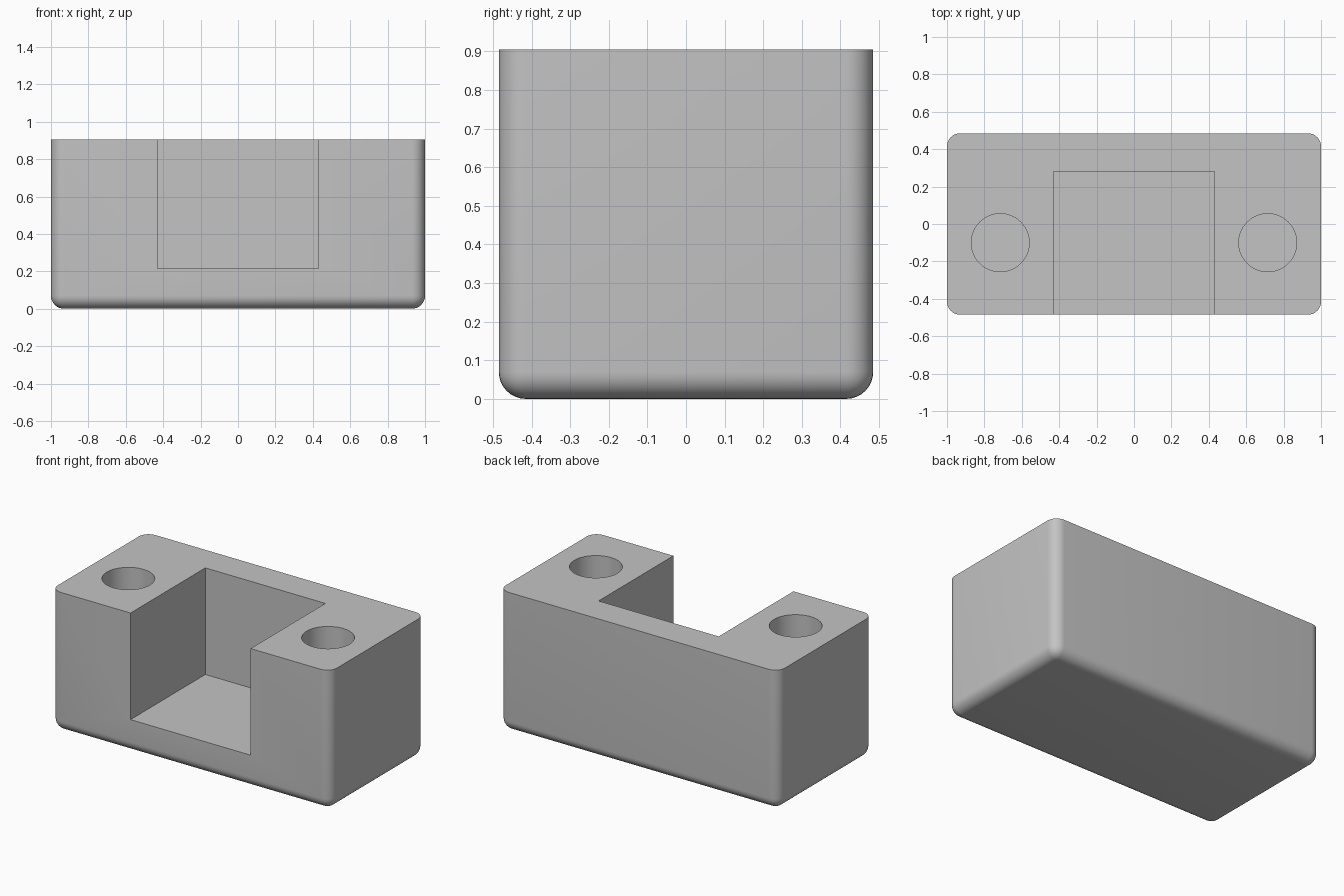
import bpy
import bmesh
from mathutils import Matrix

cube = bpy.data.objects.get("Cube")
if cube:
    bpy.data.objects.remove(cube, do_unlink=True)

WIDTH, DEPTH, HEIGHT = 2.0, 0.97, 0.905
ROUNDING = 0.07
FLOOR = 0.215

grey = bpy.data.materials.new("plain_grey")
grey.use_nodes = True
colour = (0.55, 0.55, 0.55, 1)
grey.diffuse_color = colour
grey.node_tree.nodes["Principled BSDF"].inputs["Base Color"].default_value = colour


def make_object(name, bm):
    mesh = bpy.data.meshes.new(name)
    bm.to_mesh(mesh)
    bm.free()
    mesh.materials.append(grey)
    obj = bpy.data.objects.new(name, mesh)
    bpy.context.collection.objects.link(obj)
    return obj


def box(low, high):
    bm = bmesh.new()
    size = [b - a for a, b in zip(low, high)]
    centre = [(a + b) / 2 for a, b in zip(low, high)]
    bmesh.ops.create_cube(bm, size=1, matrix=Matrix.Translation(centre) @ Matrix.Diagonal((*size, 1)))
    return bm


def cut(target, cutter):
    cutter.hide_render = True
    mod = target.modifiers.new(cutter.name, 'BOOLEAN')
    mod.operation = 'DIFFERENCE'
    mod.solver = 'EXACT'
    mod.object = cutter
    bpy.context.view_layer.objects.active = target
    bpy.ops.object.modifier_apply(modifier=mod.name)
    bpy.data.objects.remove(cutter, do_unlink=True)


# Block with rounded uprights and underside, sharp top rim
bm = box((-WIDTH / 2, -DEPTH / 2, 0), (WIDTH / 2, DEPTH / 2, HEIGHT))
rounded = [e for e in bm.edges if min(v.co.z for v in e.verts) < HEIGHT / 2]
bmesh.ops.bevel(bm, geom=rounded, offset=ROUNDING, segments=8, profile=0.5, affect='EDGES')
block = make_object("block", bm)

# Open-fronted pocket
cut(block, make_object("pocket_cutter", box((-0.43, -1, FLOOR), (0.43, 0.28, 1.2))))

# Blind round hole on each side
for side, name in ((-1, "right_hole_cutter"), (1, "left_hole_cutter")):
    bm = bmesh.new()
    length = 1.2 - FLOOR
    bmesh.ops.create_cone(bm, cap_ends=True, segments=64, radius1=0.155, radius2=0.155, depth=length,
                          matrix=Matrix.Translation((side * 0.715, -0.1, FLOOR + length / 2)))
    cut(block, make_object(name, bm))

bpy.ops.object.select_all(action='DESELECT')
block.select_set(True)
bpy.context.view_layer.objects.active = block
bpy.ops.object.shade_smooth_by_angle()
